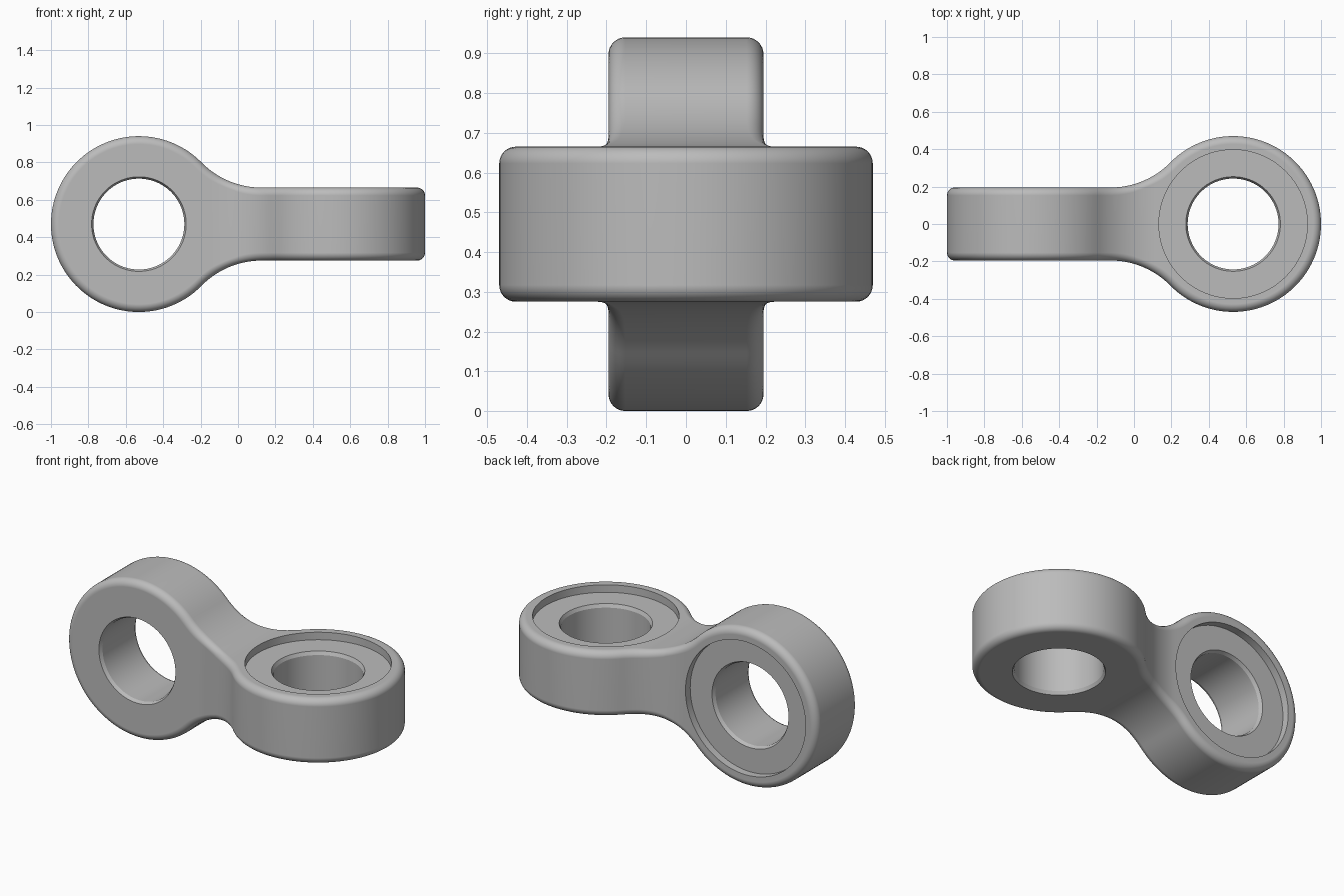
import bpy
import bmesh
from math import sin, cos, pi, sqrt, asin, atan2
from mathutils import Matrix, Vector

if "Cube" in bpy.data.objects:
    bpy.data.objects.remove(bpy.data.objects["Cube"], do_unlink=True)

RING_X, RING_R = 0.53, 0.47      # eye centre and outer radius
HALF = 0.195                     # half thickness of each eye
NECK_R = 0.45                    # fillet between eye and neck
EDGE = 0.042                     # rounding of the outer edges
STEPS = 8
NECK_Z = HALF + NECK_R
NECK_X = RING_X - sqrt((RING_R + NECK_R) ** 2 - NECK_Z ** 2)
MID = RING_R

metal = bpy.data.materials.new("light grey metal")
metal.use_nodes = True
grey = (0.5, 0.5, 0.5, 1)
metal.diffuse_color = grey
metal.node_tree.nodes["Principled BSDF"].inputs["Base Color"].default_value = grey


def half_height(x):
    """Thickness swells near the middle to meet the other eye."""
    d = max(0.0, -NECK_X - x)
    return NECK_Z - sqrt(NECK_R ** 2 - d * d)


# Outline of one eye: neck fillet, ring, neck fillet, as (point, outward normal)
start, end = asin(-NECK_X / NECK_R), atan2(RING_X - NECK_X, NECK_Z)
neck = []
for i in range(17):
    a = start + (end - start) * i / 16
    n = Vector((-sin(a), cos(a)))
    neck.append((Vector((NECK_X, NECK_Z)) - n * NECK_R, n))
arc = pi / 2 + end
ring = []
for i in range(1, 80):
    a = arc - 2 * arc * i / 80
    n = Vector((cos(a), sin(a)))
    ring.append((Vector((RING_X, 0)) + n * RING_R, n))
flip = [(Vector((p.x, -p.y)), Vector((n.x, -n.y))) for p, n in reversed(neck)]
outline = neck + ring + flip

# One eye: side wall with rounded edges, then top and bottom caps
bm = bmesh.new()
levels = [(-1, pi / 2 * (STEPS - k) / STEPS) for k in range(STEPS + 1)]
levels += [(1, pi / 2 * k / STEPS) for k in range(STEPS + 1)]
columns = []
for p, n in outline:
    col = []
    for side, t in levels:
        inset = EDGE * (1 - cos(t))
        x = p.x - n.x * inset * min(1, p.x / -NECK_X)
        # the seam section must stay square to match the other eye
        y = p.y - (n.y if p.x > 1e-5 else (1 if p.y > 0 else -1)) * inset
        z = side * (half_height(x) - EDGE + EDGE * sin(t))
        col.append(bm.verts.new((x, y, z)))
    columns.append(col)
for a, b in zip(columns, columns[1:]):
    for k in range(len(levels) - 1):
        bm.faces.new((a[k], b[k], b[k + 1], a[k + 1]))
for k in (0, -1):
    rim = [c[k] for c in columns]
    i = 0
    while rim[i].co.x < -NECK_X:
        bm.faces.new((rim[i], rim[i + 1], rim[-2 - i], rim[-1 - i]))
        i += 1
    bm.faces.new(rim[i:len(rim) - i])

# Second eye: half a turn about the diagonal axis, welded at the middle
turn = Matrix.Rotation(pi, 4, Vector((0, 1, 1)))
copy = bmesh.ops.duplicate(bm, geom=bm.verts[:] + bm.edges[:] + bm.faces[:])["geom"]
bmesh.ops.transform(bm, matrix=turn, verts=[g for g in copy if isinstance(g, bmesh.types.BMVert)])
bmesh.ops.remove_doubles(bm, verts=bm.verts[:], dist=0.0005)
bmesh.ops.recalc_face_normals(bm, faces=bm.faces[:])
mesh = bpy.data.meshes.new("twisted_link")
bm.to_mesh(mesh)
bm.free()
mesh.materials.append(metal)
link = bpy.data.objects.new("twisted_link", mesh)
bpy.context.collection.objects.link(link)


def bore_cutter(name, matrix):
    """Through hole with chamfered ends and a shallow recess on one side."""
    floor, r, c = HALF - 0.045, 0.243, 0.01
    profile = [(0, 0.4), (0.397, 0.4), (0.397, floor), (r + c, floor), (r, floor - 2 * c),
               (r, 2 * c - HALF), (r + c, -HALF), (r + 2 * c, -HALF - 2 * c), (0, -HALF - 2 * c)]
    b = bmesh.new()
    vs = [b.verts.new((RING_X + x, 0, z)) for x, z in profile]
    es = [b.edges.new(pair) for pair in zip(vs, vs[1:])]
    bmesh.ops.spin(b, geom=vs + es, cent=(RING_X, 0, 0), axis=(0, 0, 1), angle=2 * pi, steps=96)
    bmesh.ops.remove_doubles(b, verts=b.verts[:], dist=0.0001)
    bmesh.ops.recalc_face_normals(b, faces=b.faces[:])
    b.transform(matrix)
    me = bpy.data.meshes.new(name)
    b.to_mesh(me)
    b.free()
    me.materials.append(metal)
    ob = bpy.data.objects.new(name, me)
    ob.hide_render = True
    bpy.context.collection.objects.link(ob)
    return ob


# Cut both bores
bpy.ops.object.select_all(action="DESELECT")
bpy.context.view_layer.objects.active = link
link.select_set(True)
for name, m in (("flat_eye_bore", Matrix()), ("upright_eye_bore", turn)):
    cutter = bore_cutter(name, m)
    mod = link.modifiers.new(name, "BOOLEAN")
    mod.operation, mod.solver, mod.object = "DIFFERENCE", "EXACT", cutter
    bpy.ops.object.modifier_apply(modifier=mod.name)
    bpy.data.objects.remove(cutter, do_unlink=True)

# Finish: stand on the ground with smooth shading and crisp edges
link.data.transform(Matrix.Translation((0, 0, MID)))
bpy.ops.object.shade_smooth_by_angle(angle=pi / 7)
weighted = link.modifiers.new("weighted_normals", "WEIGHTED_NORMAL")
weighted.keep_sharp = True
